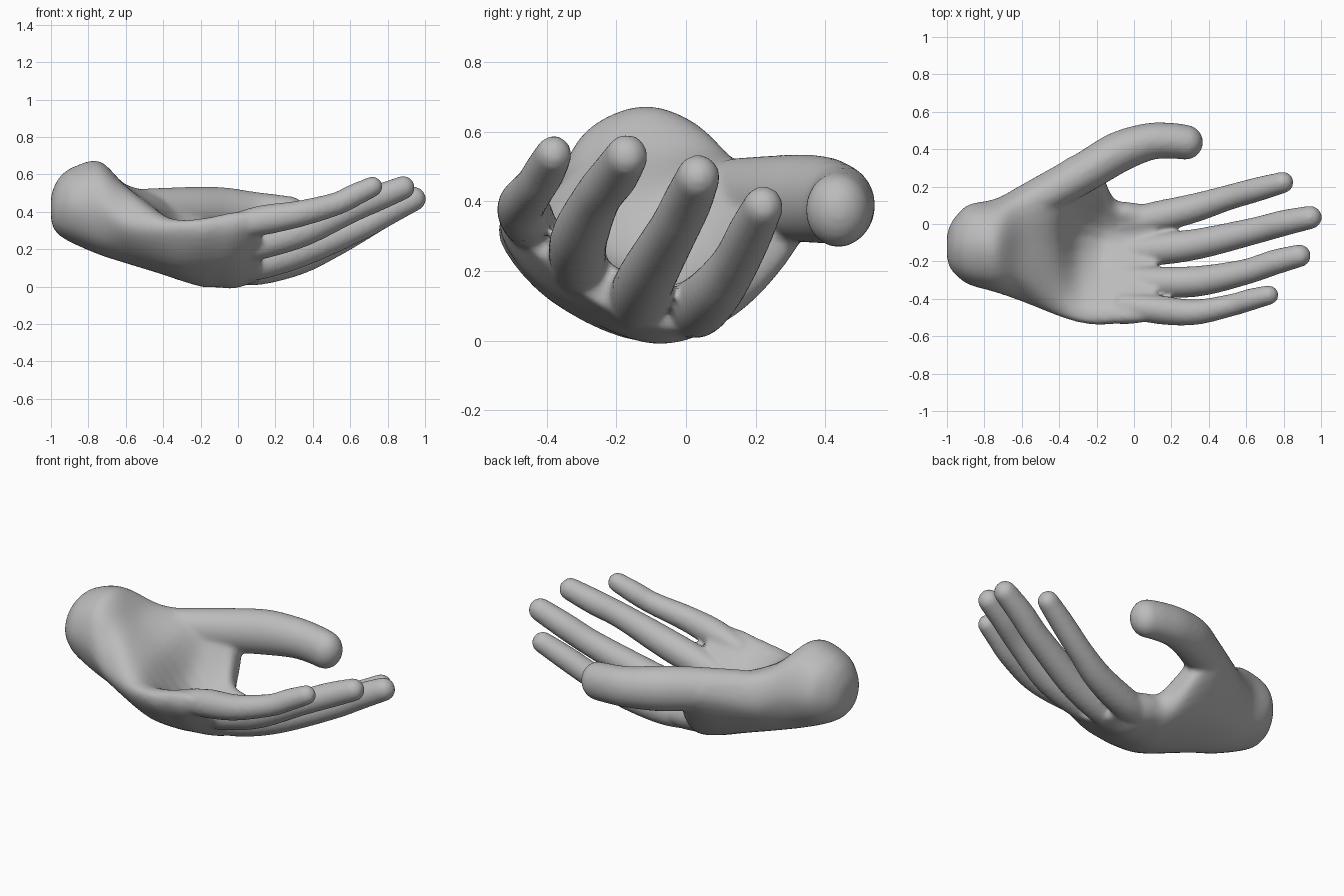
import bpy, bmesh, math
from mathutils import Vector

if "Cube" in bpy.data.objects:
    bpy.data.objects.remove(bpy.data.objects["Cube"])


def spline(pts, steps, closed=False):
    """Catmull-Rom samples through tuples of any length."""
    n, out = len(pts), []
    for i in range(n if closed else n - 1):
        ids = [(i + k) % n if closed else min(max(i + k, 0), n - 1) for k in (-1, 0, 1, 2)]
        a, b, c, d = (pts[j] for j in ids)
        for s in range(steps):
            t = s / steps
            out.append(tuple(0.5 * (2 * q + (r - p) * t + (2 * p - 5 * q + 4 * r - u) * t ** 2
                       + (3 * q - p - 3 * r + u) * t ** 3) for p, q, r, u in zip(a, b, c, d)))
    if not closed:
        out.append(tuple(pts[-1]))
    return out


def loft(bm, rings):
    """Skin a list of equal rings and cap both ends."""
    loops = [[bm.verts.new(p) for p in ring] for ring in rings]
    n = len(loops[0])
    for a, b in zip(loops, loops[1:]):
        for i in range(n):
            bm.faces.new((a[i], a[(i + 1) % n], b[(i + 1) % n], b[i]))
    bm.faces.new(loops[0][::-1])
    bm.faces.new(loops[-1])


def digit(bm, path, tall=1.0):
    """Round-tipped tube through (x, y, z, radius) points, stretched in height."""
    pts = spline(path, 6)
    tip, before = Vector(pts[-1][:3]), Vector(pts[-2][:3])
    aim, r = (tip - before).normalized(), pts[-1][3]
    for k in range(1, 7):                       # dome at the tip
        a = k / 6 * math.radians(84)
        pts.append((*(tip + aim * r * math.sin(a)), r * math.cos(a)))
    rings = []
    for i, p in enumerate(pts):
        d = Vector(pts[min(i + 1, len(pts) - 1)][:3]) - Vector(pts[max(i - 1, 0)][:3])
        side = Vector((0, 0, 1)).cross(d).normalized()
        up = d.normalized().cross(side)
        rings.append([Vector(p[:3]) + p[3] * (side * math.cos(t) + up * tall * math.sin(t))
                      for t in (j * math.tau / 20 for j in range(20))])
    loft(bm, rings)


def oval(x, cy, cz, ry, rz):
    """Eight-point wrist section in the same order as the palm sections."""
    return (x, [(cy - ry * math.cos(i * math.pi / 4), cz - rz * math.sin(i * math.pi / 4))
                for i in range(8)])


bm = bmesh.new()

# Wrist and cupped palm: outer edge, underside, thumb edge, hollow
sections = [
    oval(-1.0, -.12, .42, .06, .06),
    oval(-.985, -.12, .42, .11, .11),
    oval(-.95, -.115, .43, .16, .16),
    oval(-.88, -.11, .435, .215, .205),
    oval(-.74, -.115, .42, .25, .25),
    (-.60, [(-.415, .34), (-.31, .20), (-.12, .125), (.09, .19), (.21, .36), (.13, .53), (-.10, .54), (-.30, .51)]),
    (-.42, [(-.485, .30), (-.35, .14), (-.12, .07), (.15, .15), (.31, .38), (.21, .51), (-.10, .41), (-.40, .39)]),
    (-.30, [(-.52, .29), (-.38, .115), (-.13, .03), (.16, .11), (.37, .38), (.25, .50), (-.06, .225), (-.45, .355)]),
    (-.19, [(-.535, .29), (-.39, .115), (-.13, .0), (.13, .065), (.30, .26), (.22, .36), (-.08, .15), (-.46, .36)]),
    (-.11, [(-.53, .30), (-.39, .12), (-.13, .0), (.07, .035), (.14, .13), (.09, .21), (-.10, .15), (-.46, .375)]),
    (-.01, [(-.53, .31), (-.39, .14), (-.13, .0), (.05, .02), (.115, .10), (.06, .18), (-.12, .16), (-.46, .395)]),
    (.12, [(-.51, .35), (-.38, .20), (-.17, .06), (.0, .03), (.10, .09), (.04, .16), (-.15, .18), (-.45, .40)]),
]
rows = [(x, *[c for p in ps for c in p]) for x, ps in sections]
rings = []
for row in spline(rows, 5):
    loop = spline([(row[i], row[i + 1]) for i in range(1, 17, 2)], 5, True)
    rings.append([(row[0], y, z) for y, z in loop])
loft(bm, rings)

# Four fingers and the thumb, swelling slightly at the joints
little = [(-.08, -.43, .31, .06), (.12, -.457, .353, .077), (.32, -.472, .388, .069), (.52, -.434, .441, .060), (.62, -.405, .488, .059), (.72, -.38, .535, .053)]
ring = [(-.08, -.29, .18, .07), (.12, -.31, .232, .083), (.35, -.305, .30, .082), (.60, -.255, .41, .069), (.75, -.205, .475, .068), (.885, -.17, .53, .061)]
middle = [(-.08, -.15, .085, .07), (.12, -.135, .128, .086), (.35, -.105, .195, .082), (.65, -.035, .32, .072), (.80, .005, .40, .070), (.942, .035, .470, .063)]
index = [(-.08, .0, .09, .07), (.10, .033, .095, .084), (.32, .085, .143, .078), (.50, .14, .22, .068), (.66, .185, .31, .065), (.795, .222, .385, .058)]
thumb = [(-.50, .14, .41, .10), (-.25, .285, .41, .108), (-.08, .385, .405, .110), (.08, .44, .393, .100), (.20, .445, .383, .096), (.275, .437, .375, .094)]
for path in (little, ring, middle, index):
    digit(bm, path, 1.04)
digit(bm, thumb, 1.15)
bmesh.ops.recalc_face_normals(bm, faces=bm.faces)

mesh = bpy.data.meshes.new("open_hand")
bm.to_mesh(mesh)
bm.free()
hand = bpy.data.objects.new("open_hand", mesh)
bpy.context.collection.objects.link(hand)

skin = bpy.data.materials.new("plain_grey")
skin.diffuse_color = (.5, .5, .5, 1)
skin.use_nodes = True
skin.node_tree.nodes["Principled BSDF"].inputs["Base Color"].default_value = skin.diffuse_color
mesh.materials.append(skin)

# Fuse the parts into one skin and soften the joins
fuse = hand.modifiers.new("fuse", 'REMESH')
fuse.mode = 'VOXEL'
fuse.voxel_size = .013
fuse.use_smooth_shade = True
soften = hand.modifiers.new("soften", 'SMOOTH')
soften.factor = .5
soften.iterations = 8
